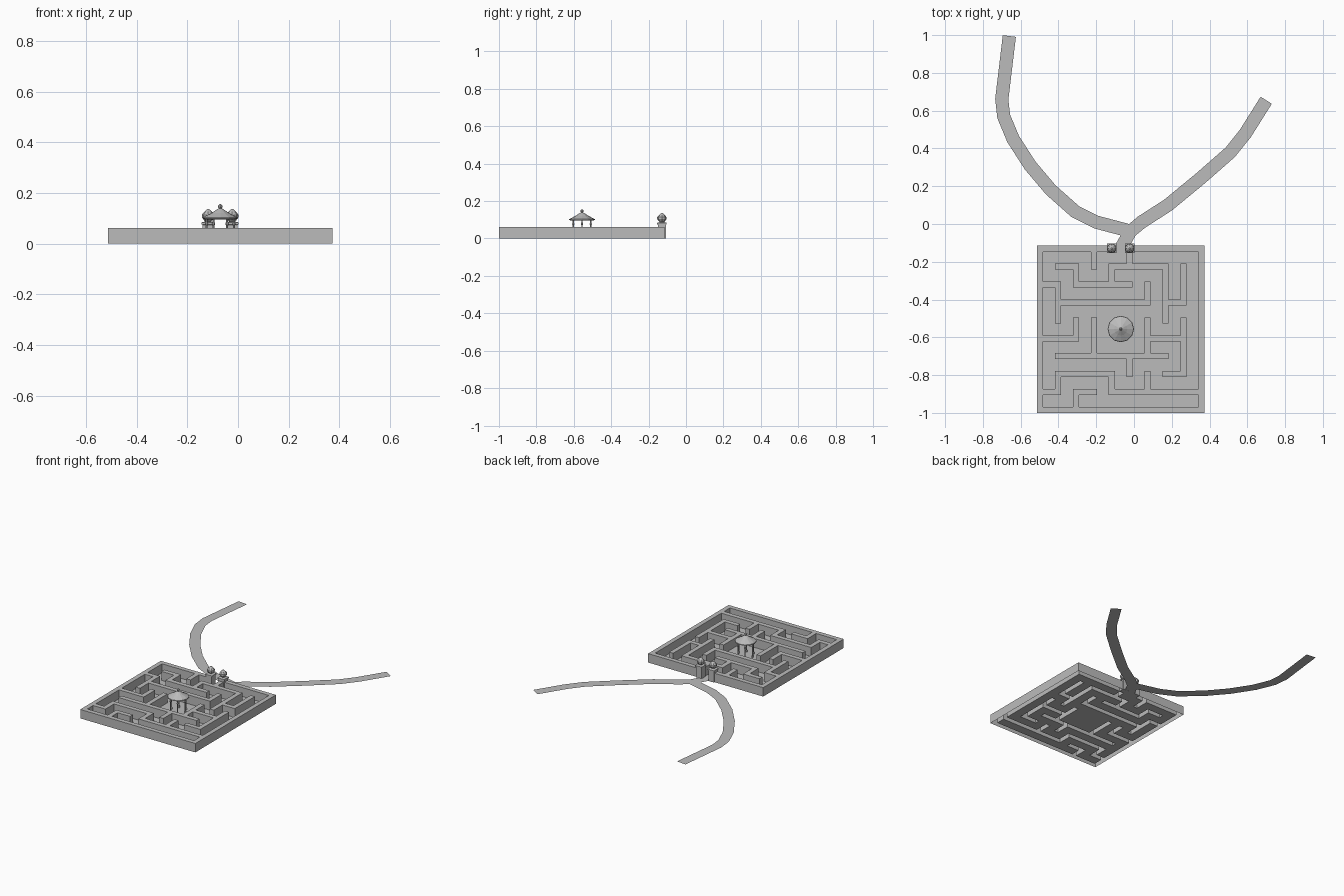
import bpy, bmesh, math
from mathutils import Vector

if "Cube" in bpy.data.objects:
    bpy.data.objects.remove(bpy.data.objects["Cube"])

stone = bpy.data.materials.new("stone_grey")
stone.use_nodes = True
GREY = (0.5, 0.5, 0.5, 1)
stone.diffuse_color = GREY
stone.node_tree.nodes["Principled BSDF"].inputs["Base Color"].default_value = GREY


def finish(name, bm):
    mesh = bpy.data.meshes.new(name)
    bm.to_mesh(mesh)
    bm.free()
    mesh.materials.append(stone)
    obj = bpy.data.objects.new(name, mesh)
    bpy.context.collection.objects.link(obj)
    return obj


def lathe(name, profile, sides, x, y, turn=0.0):
    """Flat-faceted turned part from (radius, height) pairs."""
    bm = bmesh.new()
    rings = []
    for r, z in profile:
        rings.append([bm.verts.new((x + r * math.cos(turn + math.tau * i / sides),
                                    y + r * math.sin(turn + math.tau * i / sides), z))
                      for i in range(sides)])
    for low, high in zip(rings, rings[1:]):
        for i in range(sides):
            j = (i + 1) % sides
            bm.faces.new((low[i], low[j], high[j], high[i]))
    bm.faces.new(rings[0][::-1])
    bm.faces.new(rings[-1])
    return finish(name, bm)


# Maze walls as runs on a square lattice: line number -> (start, end) posts
CELLS = 9
ACROSS = {  # lines counted from the gate side
    0: [(0, 4), (5, 9)],
    1: [(1, 2), (4, 7)],
    2: [(0, 1), (2, 5)],
    3: [(1, 6), (7, 8)],
    5: [(0, 2), (6, 8)],
    6: [(1, 7)],
    7: [(1, 4), (7, 8)],
    8: [(0, 1), (2, 3), (4, 9)],
    9: [(0, 9)],
}
ALONG = {  # lines counted from the right side
    0: [(0, 9)],
    1: [(2, 4), (7, 8)],
    2: [(1, 2), (4, 5), (8, 9)],
    3: [(0, 1), (4, 6)],
    4: [(1, 2), (7, 8)],
    5: [(0, 1), (6, 7)],
    6: [(2, 3), (4, 6), (7, 8)],
    7: [(1, 4)],
    8: [(1, 3), (4, 7)],
    9: [(0, 9)],
}
walls = set()
for line, runs in ACROSS.items():
    for start, end in runs:
        walls.update((2 * line, c) for c in range(2 * start, 2 * end + 1))
for line, runs in ALONG.items():
    for start, end in runs:
        walls.update((r, 2 * line) for r in range(2 * start, 2 * end + 1))

# Maze: walls raised from one floor sheet, open underneath
LEFT, TOP, WALL, PITCH, HEIGHT = -0.513, -0.115, 0.032, 0.0948, 0.062


def edge(i):
    return (i // 2) * PITCH + (i % 2) * WALL


bm = bmesh.new()
for r in range(2 * CELLS + 1):
    for c in range(2 * CELLS + 1):
        x0, x1 = LEFT + edge(c), LEFT + edge(c + 1)
        y0, y1 = TOP - edge(r + 1), TOP - edge(r)
        corners = [(x0, y0), (x1, y0), (x1, y1), (x0, y1)]
        z = HEIGHT if (r, c) in walls else 0
        bm.faces.new([bm.verts.new((*p, z)) for p in corners])
        if z:
            for k, (dr, dc) in enumerate([(1, 0), (0, 1), (-1, 0), (0, -1)]):
                if (r + dr, c + dc) not in walls:
                    a, b = corners[k], corners[(k + 1) % 4]
                    bm.faces.new([bm.verts.new(p) for p in
                                  ((*a, 0), (*b, 0), (*b, z), (*a, z))])
bmesh.ops.remove_doubles(bm, verts=bm.verts, dist=1e-5)
bmesh.ops.dissolve_limit(bm, angle_limit=0.01, verts=bm.verts, edges=bm.edges)
finish("hedge_maze", bm)


# Footpaths: thin ribbons that follow a centre line
def ribbon(name, points, width, z):
    pts = [Vector(p) for p in points]
    bm = bmesh.new()
    pairs = []
    for i, p in enumerate(pts):
        d = (pts[min(i + 1, len(pts) - 1)] - pts[max(i - 1, 0)]).normalized()
        side = Vector((-d.y, d.x)) * width / 2
        pairs.append([bm.verts.new((*(p + s), z)) for s in (side, -side)])
    for (a, b), (c, d) in zip(pairs, pairs[1:]):
        bm.faces.new((a, b, d, c))
    return finish(name, bm)


ribbon("left_path", [(-.07, -.13), (-.02, -.04), (.04, .01), (.18, .1), (.35, .24),
                     (.51, .38), (.59, .48), (.7, .655)], .07, 0.001)
ribbon("right_path", [(-.03, -.035), (-.2, .01), (-.31, .065), (-.44, .18), (-.55, .31),
                      (-.64, .45), (-.69, .57), (-.7, .66), (-.66, .995)], .07, 0.002)

# Gate posts with lantern balls
for name, x in (("right", -.118), ("left", -.023)):
    lathe(name + "_gate_post", [(.03, 0), (.03, .074), (.036, .076), (.036, .084), (.012, .088)],
          4, x, -.129, math.pi / 4)
    lathe(name + "_gate_ball", [(.009, .086), (.016, .092), (.025, .104), (.025, .114),
                                (.015, .126), (.004, .136)], 8, x, -.129)

# Pavilion: columns, conical roof and finial
CX, CY = -.07, -.556
for i in range(6):
    a = math.tau * i / 6
    lathe("pavilion_column_%d" % (i + 1),
          [(.007, 0), (.007, .008), (.004, .012), (.004, .07), (.007, .078), (.004, .086), (.004, .1)],
          6, CX + .054 * math.cos(a), CY + .054 * math.sin(a))
lathe("pavilion_roof", [(.06, .096), (.07, .099), (.068, .104), (.035, .121), (.007, .139)],
      12, CX, CY)
lathe("pavilion_finial", [(.004, .137), (.009, .144), (.009, .149), (.003, .156)], 8, CX, CY)
